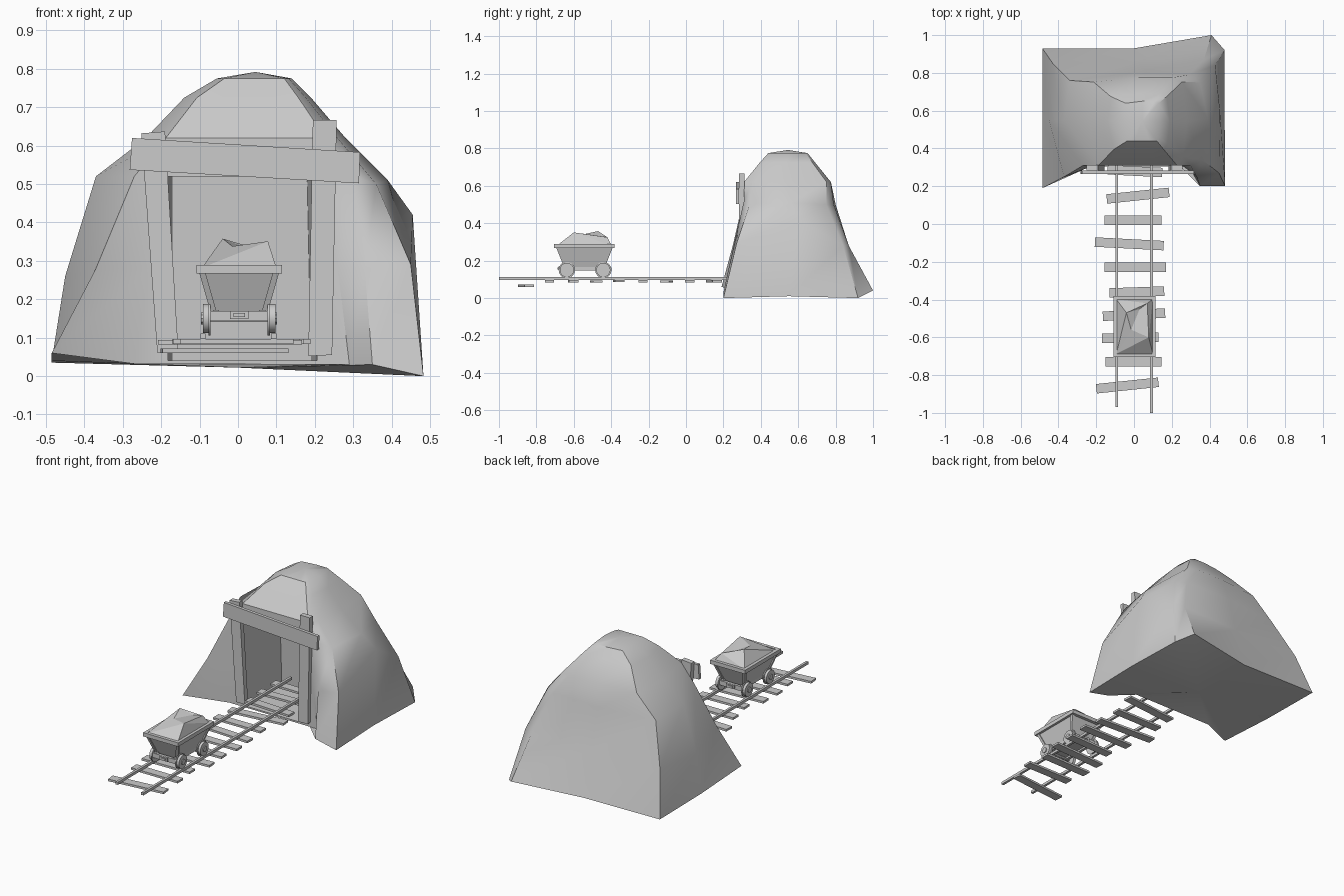
import bpy, bmesh
from math import radians, pi
from mathutils import Vector, Matrix

if "Cube" in bpy.data.objects:
    bpy.data.objects.remove(bpy.data.objects["Cube"])


def make(name, verts, faces, smooth=None):
    me = bpy.data.meshes.new(name)
    me.from_pydata(verts, [], faces)
    bm = bmesh.new()
    bm.from_mesh(me)
    bmesh.ops.recalc_face_normals(bm, faces=bm.faces)
    bm.to_mesh(me)
    bm.free()
    ob = bpy.data.objects.new(name, me)
    bpy.context.collection.objects.link(ob)
    return ob


def activate(ob):
    bpy.ops.object.select_all(action='DESELECT')
    ob.select_set(True)
    bpy.context.view_layer.objects.active = ob


def smooth(ob, deg):
    activate(ob)
    bpy.ops.object.shade_smooth_by_angle(angle=radians(deg))


QUADS = [(0, 1, 2, 3), (4, 5, 6, 7), (0, 1, 5, 4), (1, 2, 6, 5), (2, 3, 7, 6), (3, 0, 4, 7)]


def frustum(name, cx, cy, lo, hi):
    """Tapered box; lo and hi are (half x, half y, z)."""
    v = [(cx + sx * hx, cy + sy * hy, z) for hx, hy, z in (lo, hi)
         for sx, sy in ((-1, -1), (1, -1), (1, 1), (-1, 1))]
    return make(name, v, QUADS)


def box(name, c, size, rot=None):
    v = [Vector((sx * size[0] / 2, sy * size[1] / 2, sz * size[2] / 2)) for sz in (-1, 1)
         for sx, sy in ((-1, -1), (1, -1), (1, 1), (-1, 1))]
    m = rot or Matrix()
    return make(name, [Vector(c) + m.to_3x3() @ p for p in v], QUADS)


def quad_prism(name, xz, y0, y1):
    """Front outline of four (x, z) points pulled from y0 to y1."""
    return make(name, [(x, y, z) for y in (y0, y1) for x, z in xz], QUADS)


def disc(name, c, r, depth, sides=16):
    bm = bmesh.new()
    bmesh.ops.create_cone(bm, cap_ends=True, segments=sides, radius1=r, radius2=r, depth=depth,
                          matrix=Matrix.Translation(c) @ Matrix.Rotation(pi / 2, 4, 'Y'))
    me = bpy.data.meshes.new(name)
    bm.to_mesh(me)
    bm.free()
    ob = bpy.data.objects.new(name, me)
    bpy.context.collection.objects.link(ob)
    smooth(ob, 35)


# Mountain: stacked rings, anticlockwise from the front left corner
base = [(-.485, .19, .06), (-.27, .305, .032), (.29, .305, .03), (.35, .2, .03), (.483, .2, 0), (.48, .55, .01),
        (.48, .92, 0), (.41, 1, .04), (0, .93, .03), (-.485, .93, .035), (-.485, .55, .04)]
low = [(-.37, .25, .28), (-.23, .305, .28), (.26, .305, .28), (.33, .255, .28), (.45, .27, .29), (.455, .6, .42),
       (.43, .84, .28), (.37, .87, .28), (0, .86, .28), (-.43, .85, .28), (-.45, .55, .26)]
mid = [(-.27, .31, .52), (-.21, .31, .54), (.2, .31, .54), (.3, .31, .52), (.36, .34, .5), (.39, .56, .51),
       (.35, .75, .5), (.29, .79, .5), (0, .8, .5), (-.34, .76, .5), (-.37, .55, .52)]


def upper(x0, x1, y0, y1, z):
    """Chamfered ring with the same eleven points."""
    fx = lambda t: x0 + (x1 - x0) * t
    fy = lambda t: y0 + (y1 - y0) * t
    return [(fx(a), fy(b), z) for a, b in ((.1, 0), (.3, 0), (.7, 0), (.9, 0), (.96, .1), (1, .5), (.95, .95),
                                           (.85, 1), (.5, 1), (.05, .95), (0, .5))]


rings = [base, low, mid, upper(-.24, .28, .31, .775, .62), upper(-.14, .19, .395, .69, .725),
         upper(-.055, .14, .44, .65, .775)]
n = len(base)
verts = [p for r in rings for p in r] + [(0, .55, .022), (.045, .545, .792)]
faces = [(k * n + i, k * n + (i + 1) % n, (k + 1) * n + (i + 1) % n, (k + 1) * n + i)
         for k in range(len(rings) - 1) for i in range(n)]
b, t = n * len(rings), n * len(rings) + 1
top = n * (len(rings) - 1)
for i in range(n):
    faces += [(i, b, (i + 1) % n), (top + i, top + (i + 1) % n, t)]
mountain = make("mountain", verts, faces)

# Tunnel cut into the front
cutter = make("tunnel_cutter",
              [(-.19, .1, .04), (.215, .1, .04), (.215, .1, .52), (-.2, .1, .52),
               (-.17, .64, .04), (.19, .64, .04), (.18, .62, .52), (-.17, .62, .52)], QUADS)
cutter.hide_render = True
mod = mountain.modifiers.new("tunnel", 'BOOLEAN')
mod.operation = 'DIFFERENCE'
mod.solver = 'EXACT'
mod.object = cutter
activate(mountain)
bpy.ops.object.modifier_apply(modifier=mod.name)
bpy.data.objects.remove(cutter)
smooth(mountain, 38)

# Timber portal
quad_prism("left_post", [(-.21, .06), (-.155, .06), (-.19, .637), (-.252, .632)], .283, .312)
quad_prism("right_post", [(.183, .052), (.245, .055), (.257, .667), (.195, .667)], .283, .312)
quad_prism("lintel", [(-.282, .537), (.315, .502), (.318, .583), (-.276, .62)], .266, .284)

# Sleepers: left x, right x, y, z, turn
for i, (x0, x1, y, z, a) in enumerate([
        (-.2, .13, -.855, .066, 6), (-.15, .145, -.73, .09, 0), (-.17, .13, -.603, .09, 1),
        (-.165, .165, -.48, .088, 3), (-.13, .16, -.36, .091, 2), (-.155, .17, -.23, .09, 0),
        (-.207, .157, -.105, .088, -3), (-.155, .145, .02, .09, 0), (-.145, .187, .15, .09, 6),
        (-.14, .15, .28, .088, -3), (-.15, .15, .41, .09, 2), (-.15, .14, .53, .09, -1)]):
    box(f"sleeper_{i + 1}", ((x0 + x1) / 2, y, z), (x1 - x0, .05, .012), Matrix.Rotation(radians(a), 4, 'Z'))

# Rails
for side, x, y0 in (("left", -.091, -.97), ("right", .093, -1)):
    box(side + "_rail", (x, (y0 + .61) / 2, .104), (.014, .61 - y0, .015))

# Cart tub, corner straps and rim
CX, CY = .003, -.543
frustum("cart_tub", CX, CY, (.066, .1, .158), (.098, .145, .27))
for sx in (-1, 1):
    for sy in (-1, 1):
        p = [Vector((CX + sx * hx, CY + sy * hy, z)) for hx, hy, z in ((.064, .098, .158), (.096, .143, .27))]
        v = [q + Vector((dx * .008, dy * .008, 0)) for q in p for dx, dy in ((-1, -1), (1, -1), (1, 1), (-1, 1))]
        make("corner_strap", v, QUADS)
for s in (-1, 1):
    box("rim_side", (CX + s * .102, CY, .278), (.018, .324, .022))
    box("rim_end", (CX, CY + s * .153, .278), (.186, .018, .022))

# Ore heap
make("ore_heap",
     [(-.094, -.688, .282), (.1, -.688, .282), (.1, -.398, .282), (-.094, -.398, .282),
      (-.04, -.47, .358), (.078, -.6, .351), (-.015, -.56, .338), (.03, -.45, .33), (.07, -.42, .325)],
     [(0, 1, 5), (0, 5, 6), (0, 6, 4), (0, 4, 3), (3, 4, 8), (3, 8, 2), (4, 6, 7), (4, 7, 8),
      (6, 5, 7), (7, 5, 8), (8, 5, 2), (5, 1, 2), (0, 3, 2, 1)])

# Chassis and couplings
for s in (-1, 1):
    box("chassis_side", (CX + s * .06, CY, .16), (.016, .25, .024))
    box("chassis_end", (CX, CY + s * .122, .157), (.15, .016, .026))
    box("coupling", (CX, CY + s * .134, .159), (.048, .012, .02))
    box("coupling_pin", (CX, CY + s * .141, .159), (.03, .006, .01))

# Wheels and axles
for y in (-.637, -.442):
    disc("axle", (CX, y, .15), .008, .18, 8)
    for s in (-1, 1):
        disc("wheel", (CX + s * .087, y, .15), .038, .014)
        disc("wheel_flange", (CX + s * .077, y, .15), .044, .006)
        disc("wheel_hub", (CX + s * .094, y, .15), .016, .01, 10)
